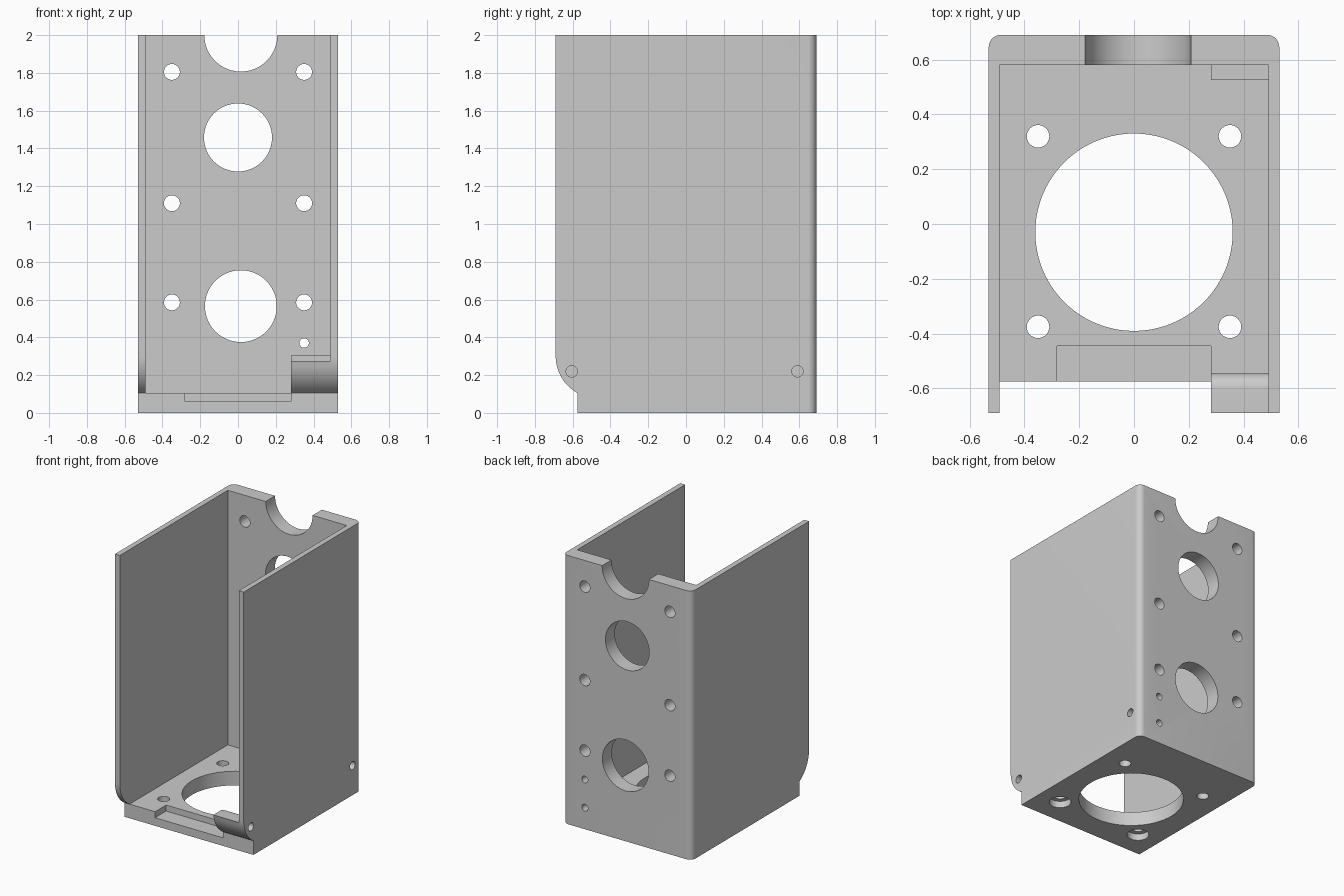
import bpy
import bmesh
from math import sin, cos, pi, radians
from mathutils import Matrix

if "Cube" in bpy.data.objects:
    bpy.data.objects.remove(bpy.data.objects["Cube"], do_unlink=True)

GREY = (0.6, 0.6, 0.6, 1.0)
metal = bpy.data.materials.new("light grey")
metal.use_nodes = True
metal.diffuse_color = GREY
metal.node_tree.nodes["Principled BSDF"].inputs["Base Color"].default_value = GREY


def finish(name, bm):
    bmesh.ops.recalc_face_normals(bm, faces=bm.faces)
    mesh = bpy.data.meshes.new(name)
    bm.to_mesh(mesh)
    bm.free()
    mesh.materials.append(metal)
    obj = bpy.data.objects.new(name, mesh)
    bpy.context.collection.objects.link(obj)
    return obj


def prism(name, outline, axis, lo, hi):
    """Extrude an outline along x (points are y, z) or z (points are x, y)."""
    bm = bmesh.new()
    place = (lambda a, b: (lo, a, b)) if axis == "x" else (lambda a, b: (a, b, lo))
    face = bm.faces.new([bm.verts.new(place(a, b)) for a, b in outline])
    ext = bmesh.ops.extrude_face_region(bm, geom=[face])
    move = (hi - lo, 0, 0) if axis == "x" else (0, 0, hi - lo)
    bmesh.ops.translate(bm, vec=move, verts=[v for v in ext["geom"] if isinstance(v, bmesh.types.BMVert)])
    return finish(name, bm)


def box(name, x0, x1, y0, y1, z0, z1):
    return prism(name, [(x0, y0), (x1, y0), (x1, y1), (x0, y1)], "z", z0, z1)


def rod(axis, centre, radius, length, sides=48):
    bm = bmesh.new()
    turn = {"x": Matrix.Rotation(pi / 2, 4, "Y"),
            "y": Matrix.Rotation(pi / 2, 4, "X"), "z": Matrix()}[axis]
    bmesh.ops.create_cone(bm, cap_ends=True, segments=sides, radius1=radius, radius2=radius,
                          depth=length, matrix=Matrix.Translation(centre) @ turn)
    return finish("hole_cutter", bm)


def combine(obj, tool, operation="DIFFERENCE", keep=False):
    mod = obj.modifiers.new("cut", "BOOLEAN")
    mod.operation, mod.solver, mod.object = operation, "EXACT", tool
    bpy.context.view_layer.objects.active = obj
    bpy.ops.object.modifier_apply(modifier=mod.name)
    if not keep:
        bpy.data.objects.remove(tool, do_unlink=True)


def arc(cx, cy, r, start, end, n=10):
    angles = [radians(start + (end - start) * i / n) for i in range(n + 1)]
    return [(cx + r * cos(a), cy + r * sin(a)) for a in angles]


W, D, H = 0.53, 0.69, 2.0      # half width, half depth, height
IN, BACK, FLOOR = 0.49, 0.58, 0.105
R = 0.045

# Housing: plan with rounded back corners, trimmed by the side profile
plan = [(-W, -D), (W, -D)] + arc(W - R, D - R, R, 0, 90) + arc(R - W, D - R, R, 90, 180)
housing = prism("housing", plan, "z", 0, H)
front_curve = arc(-D + 0.222, 0.3, 0.222, 180, 241, 14)
side = front_curve + [(-0.575, FLOOR), (-0.575, -0.1), (0.9, -0.1), (0.9, 2.1), (-D, 2.1)]
combine(housing, prism("side_profile", side, "x", -0.6, 0.6), "INTERSECT")
combine(housing, box("cavity", -IN, IN, -1, BACK, FLOOR, 2.2))

# Floor: front notch, large opening, four screw holes (front pair counterbored)
combine(housing, box("notch", -0.28, 0.28, -0.8, -0.445, 0.06, 0.3))
combine(housing, rod("z", (0, -0.03, 0.05), 0.36, 0.3, 96))
for x in (-0.35, 0.35):
    for y in (0.32, -0.375):
        combine(housing, rod("z", (x, y, 0.05), 0.041, 0.3))
    combine(housing, rod("z", (x, -0.375, 0), 0.075, 0.1))

# Back wall: three large openings and the screw holes
for x, z, r in ((0, 1.458, 0.18), (0.015, 0.565, 0.19), (0.015, 2.0, 0.193)):
    combine(housing, rod("y", (x, 0.64, z), r, 0.3, 80))
for z in (1.805, 1.11, 0.585):
    for x in (-0.35, 0.35):
        combine(housing, rod("y", (x, 0.64, z), 0.042, 0.3))

# Corner blocks on the left wall that take the side screws
front = [p for p in front_curve if p[1] < 0.275]
block = [(-D, 0.275)] + front + [(-0.575, FLOOR), (-0.545, FLOOR)] + arc(-0.6, 0.22, 0.055, 0, 90)
front_block = prism("front_screw_block", block, "x", 0.28, IN)
back_block = box("back_screw_block", 0.28, IN, 0.525, BACK, FLOOR, 0.305)

# Side screw holes pass through the wall into the blocks
for y, target in ((-0.605, front_block), (0.59, back_block)):
    hole = rod("x", (0.5, y, 0.22), 0.03, 0.34)
    combine(target, hole, keep=True)
    combine(housing, hole)
for z in (0.37, 0.16):
    hole = rod("y", (0.35, 0.64, z), 0.025, 0.3)
    combine(back_block, hole, keep=True)
    combine(housing, hole)

for obj in (housing, front_block, back_block):
    bpy.ops.object.select_all(action="DESELECT")
    obj.select_set(True)
    bpy.context.view_layer.objects.active = obj
    bpy.ops.object.shade_smooth_by_angle()
